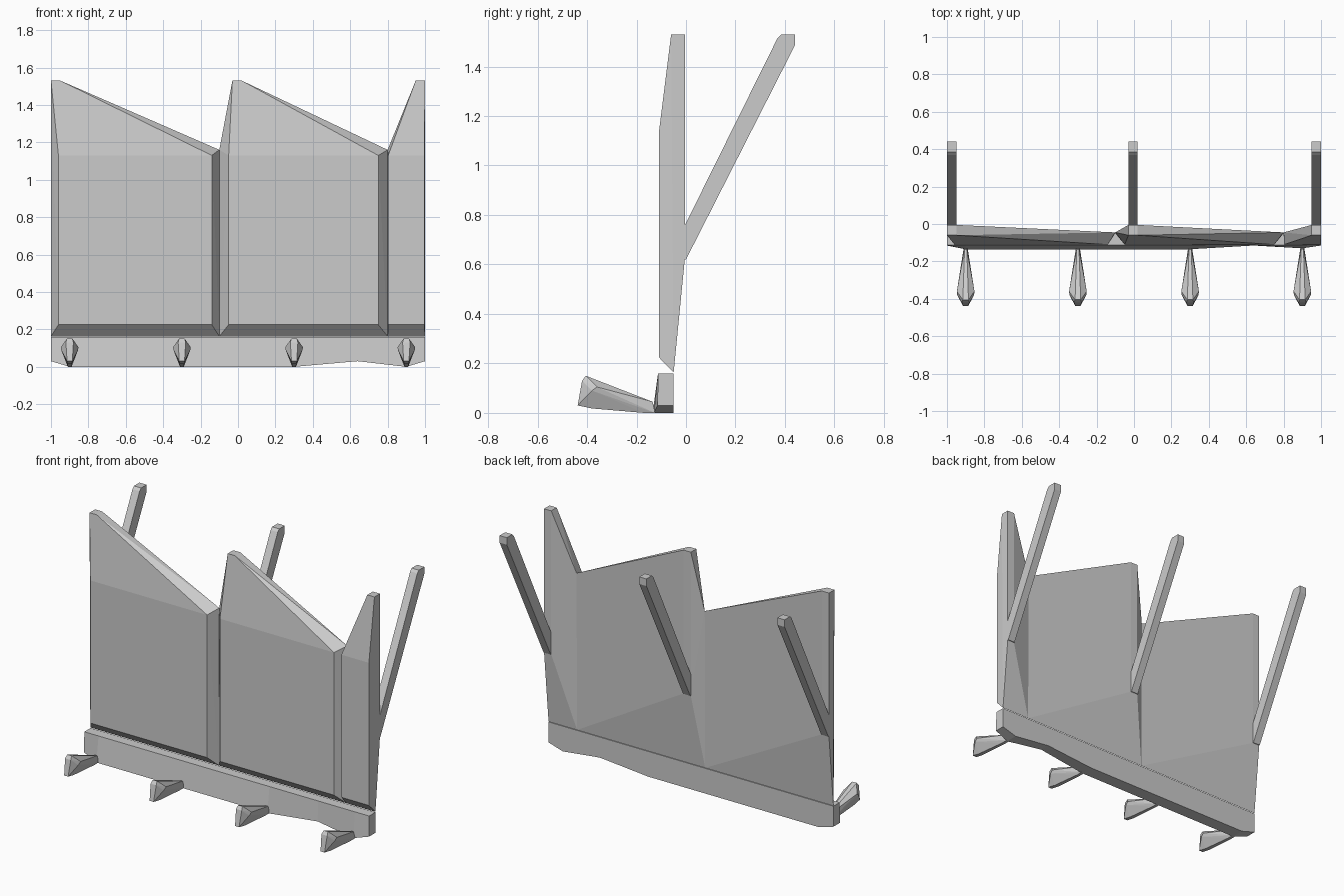
import bpy, bmesh, math

if "Cube" in bpy.data.objects:
    bpy.data.objects.remove(bpy.data.objects["Cube"])


def finish(name, bm):
    bmesh.ops.recalc_face_normals(bm, faces=bm.faces)
    mesh = bpy.data.meshes.new(name)
    bm.to_mesh(mesh)
    bm.free()
    ob = bpy.data.objects.new(name, mesh)
    bpy.context.collection.objects.link(ob)
    return ob


def hull(name, points):
    bm = bmesh.new()
    for p in points:
        bm.verts.new(p)
    bmesh.ops.convex_hull(bm, input=bm.verts)
    loose = [v for v in bm.verts if not v.link_faces]
    bmesh.ops.delete(bm, geom=loose, context='VERTS')
    bmesh.ops.dissolve_limit(bm, angle_limit=math.radians(0.5),
                             verts=bm.verts, edges=bm.edges)
    return finish(name, bm)


def loft(name, rings):
    # closed solid through matching rings of points
    bm = bmesh.new()
    rows = [[bm.verts.new(p) for p in r] for r in rings]
    n = len(rows[0])
    for a, b in zip(rows, rows[1:]):
        for i in range(n):
            j = (i + 1) % n
            bm.faces.new((a[i], a[j], b[j], b[i]))
    bm.faces.new(rows[0])
    bm.faces.new(rows[-1][::-1])
    return finish(name, bm)


# Bevelled blade panels: outer edges, front face edges, peak column, edge heights
panels = [
    (-1.0, -0.10, -0.96, -0.14, -1.0),
    (-0.10, 0.80, -0.05, 0.75, -0.03),
    (0.80, 1.0, 0.803, 0.996, 0.95),
]
for k, (x0, x1, f0, f1, p) in enumerate(panels):
    q = p + 0.05
    pts = [(x, -0.11, z) for x in (f0, f1) for z in (0.225, 1.13)]
    pts += [(x, y, 1.53) for x in (p, q) for y in (-0.06, -0.005)]
    pts += [(x, -0.005, 0.62) for x in (p, q)]
    pts += [(x, -0.05, 0.163) for x in (x0, x1)]
    pts += [(x, -0.045, 1.16) for x in (x0, x1) if x not in (p, q)]
    hull(f"blade_panel_{k + 1}", pts)

    # Slanted rear strut at each peak column
    side = [(-0.006, 0.62), (0.0, 0.62), (0.44, 1.485), (0.44, 1.53),
            (0.385, 1.53), (0.37, 1.515), (-0.006, 0.755)]
    loft(f"rear_strut_{k + 1}", [[(x, y, z) for y, z in side] for x in (p, q)])

# Bottom lip with wavy lower edge: x, front y, bottom z
lip = [(-1, -0.115, 0.03), (-0.9, -0.135, 0), (0.3, -0.135, 0),
       (0.64, -0.115, 0.03), (0.9, -0.13, 0), (1, -0.115, 0.03)]
loft("bottom_lip", [[(x, -0.05, 0.16), (x, -0.113, 0.16), (x, y, z), (x, -0.05, z)]
                    for x, y, z in lip])

# Faceted teeth: half width, y, z
tooth = [(0.015, -0.405, 0.15), (0.047, -0.36, 0.105), (0.02, -0.42, 0.13),
         (0.045, -0.38, 0.09), (0.014, -0.438, 0.03), (0.013, -0.38, 0.018),
         (0.006, -0.135, 0.045), (0.01, -0.125, 0.0), (0.01, -0.17, 0.0)]
for k in range(4):
    cx = -0.9 + 0.6 * k
    hull(f"tooth_{k + 1}", [(cx + s * w, y, z) for w, y, z in tooth for s in (-1, 1)])
